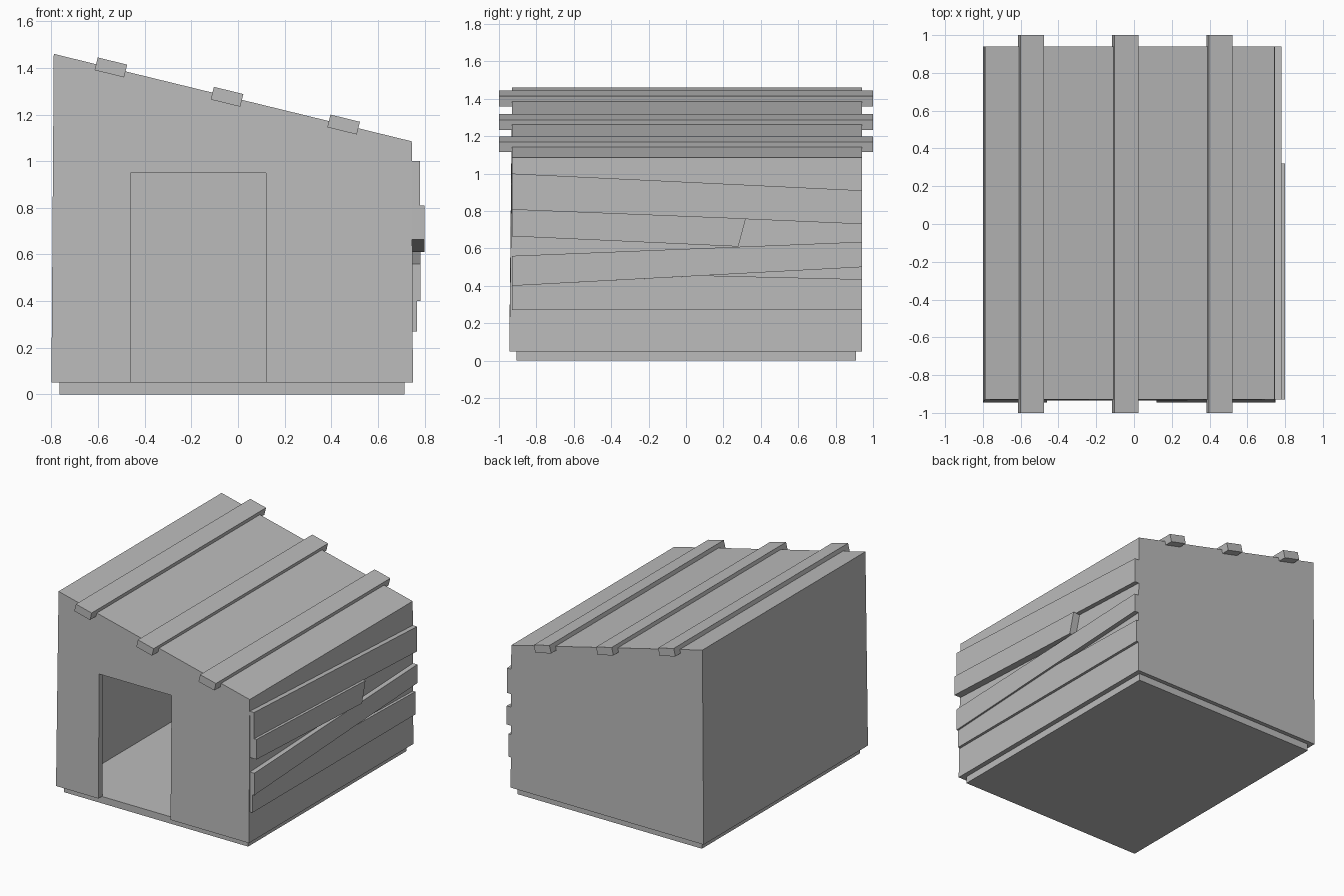
import bpy
import math

if "Cube" in bpy.data.objects:
    bpy.data.objects.remove(bpy.data.objects["Cube"], do_unlink=True)

grey = bpy.data.materials.new("plain_grey")
grey.use_nodes = True
COLOUR = (0.5, 0.5, 0.5, 1)
grey.diffuse_color = COLOUR
grey.node_tree.nodes["Principled BSDF"].inputs["Base Color"].default_value = COLOUR


def prism(name, profile, start, end, axis="y"):
    """Extrude a closed profile, (x, z) along y or (y, z) along x."""
    def place(p, d):
        return (p[0], d, p[1]) if axis == "y" else (d, p[0], p[1])
    n = len(profile)
    verts = [place(p, d) for d in (start, end) for p in profile]
    faces = [list(range(n))[::-1], list(range(n, 2 * n))]
    faces += [[i, (i + 1) % n, n + (i + 1) % n, n + i] for i in range(n)]
    mesh = bpy.data.meshes.new(name)
    mesh.from_pydata(verts, [], faces)
    # Make all normals point outward
    import bmesh
    bm = bmesh.new()
    bm.from_mesh(mesh)
    bmesh.ops.recalc_face_normals(bm, faces=bm.faces)
    bm.to_mesh(mesh)
    bm.free()
    mesh.materials.append(grey)
    obj = bpy.data.objects.new(name, mesh)
    bpy.context.collection.objects.link(obj)
    return obj


def rect(x0, x1, z0, z1):
    return [(x0, z0), (x1, z0), (x1, z1), (x0, z1)]


def cut(obj, cutters):
    """Subtract the cutters, bake the result and remove them."""
    for c in cutters:
        c.hide_render = True
        mod = obj.modifiers.new("cut", "BOOLEAN")
        mod.operation = "DIFFERENCE"
        mod.solver = "EXACT"
        mod.object = c
    graph = bpy.context.evaluated_depsgraph_get()
    mesh = bpy.data.meshes.new_from_object(obj.evaluated_get(graph))
    obj.modifiers.clear()
    obj.data = mesh
    for c in cutters:
        bpy.data.objects.remove(c, do_unlink=True)


# Floor slab
prism("floor_base", rect(-0.765, 0.715, 0, 0.05), -0.905, 0.91)

# Walls and sloping roof as one hollow shell, front leaning in slightly
shell = prism("walls_and_roof",
              [(-0.80, 0.05), (0.75, 0.05), (0.745, 1.085), (-0.79, 1.46)],
              -0.945, 0.94)
for v in shell.data.vertices:
    if v.co.y < 0 and v.co.z > 1:
        v.co.y = -0.93
room = prism("room_cutter",
             [(-0.75, -0.1), (0.70, -0.1), (0.70, 1.045), (-0.75, 1.40)],
             -0.895, 0.89)
door = prism("door_cutter", rect(-0.46, 0.12, -0.1, 0.95), -1.1, -0.8)
cut(shell, [room, door])

# Roof battens, centred on the roof surface
SLOPE = math.atan2(1.46 - 1.085, 1.535)
for i, (x, z) in enumerate([(-0.545, 1.402), (-0.047, 1.276), (0.453, 1.157)]):
    batten = prism(f"roof_batten_{i + 1}", rect(-0.065, 0.065, -0.028, 0.028), -1, 1)
    batten.location = (x, 0, z)
    batten.rotation_euler.y = SLOPE

# Crooked planks on the low side wall: outer x and (y, z) outline
F, B = -0.93, 0.94
planks = {
    "top_plank": (0.78, [(F, 0.81), (B, 0.73), (B, 0.91), (F, 1.0)]),
    "broken_plank": (0.80, [(F, 0.665), (0.28, 0.61), (0.32, 0.76), (F, 0.81)]),
    "middle_plank": (0.782, [(F, 0.40), (B, 0.50), (B, 0.635), (F, 0.56)]),
    "lower_plank": (0.768, [(F, 0.27), (B, 0.27), (B, 0.435), (0.1, 0.455), (F, 0.40)]),
}
for name, (x, outline) in planks.items():
    prism(name, outline, 0.735, x, axis="x")
